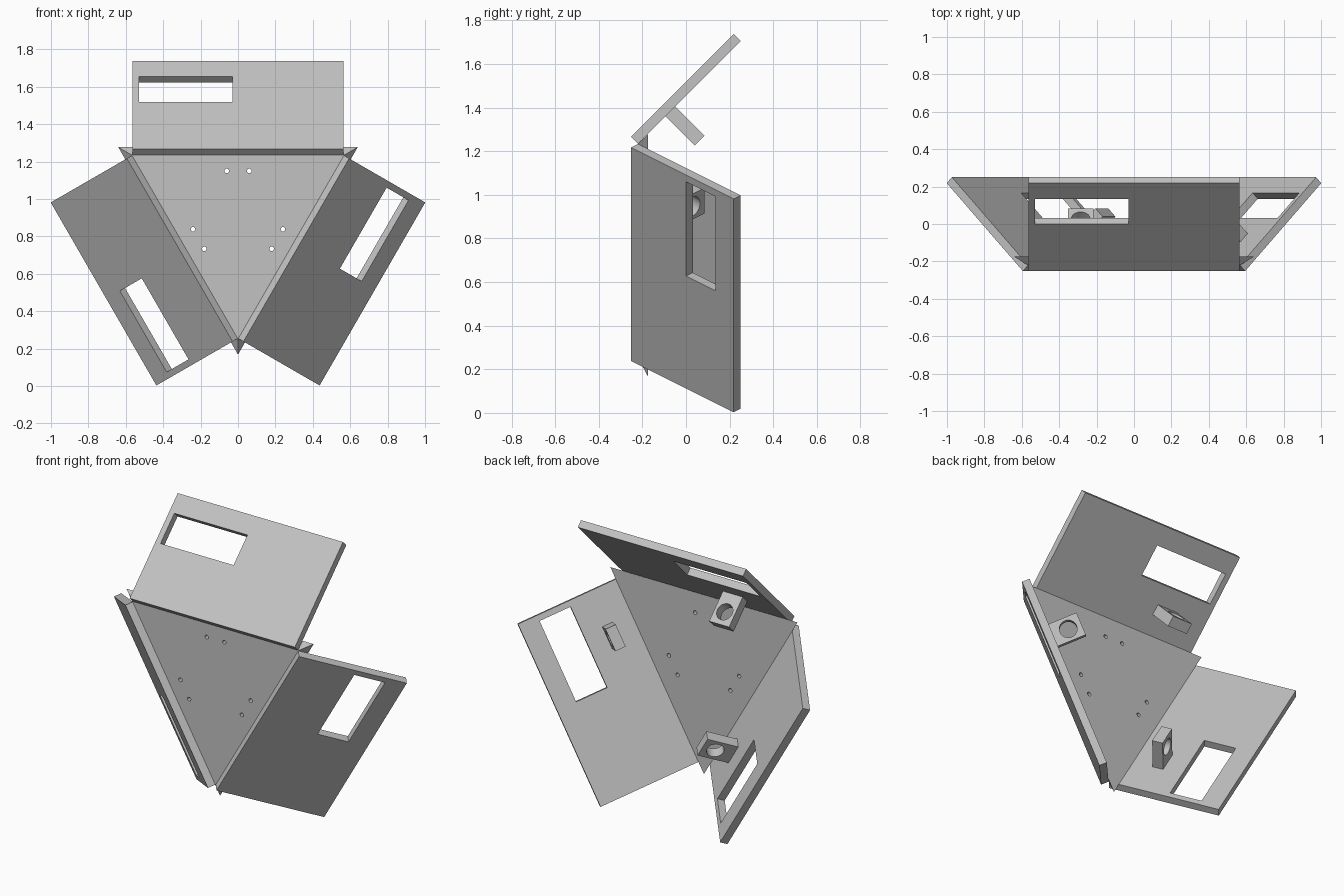
import bpy, bmesh, math
from mathutils import Matrix, Vector

cube = bpy.data.objects.get("Cube")
if cube:
    bpy.data.objects.remove(cube, do_unlink=True)

grey = bpy.data.materials.new("plain grey")
grey.use_nodes = True
grey.diffuse_color = (0.54, 0.54, 0.54, 1)
grey.node_tree.nodes["Principled BSDF"].inputs["Base Color"].default_value = (0.54, 0.54, 0.54, 1)

CENTRE = Matrix.Translation((0, 0, 0.907))


def make(name, bm):
    bmesh.ops.recalc_face_normals(bm, faces=bm.faces)
    mesh = bpy.data.meshes.new(name)
    bm.to_mesh(mesh)
    bm.free()
    mesh.materials.append(grey)
    obj = bpy.data.objects.new(name, mesh)
    bpy.context.collection.objects.link(obj)
    return obj


def box(name, low, high):
    low, high = Vector(low), Vector(high)
    bm = bmesh.new()
    place = Matrix.Translation((low + high) / 2) @ Matrix.Diagonal((*(high - low), 1))
    bmesh.ops.create_cube(bm, size=1, matrix=place)
    return make(name, bm)


def rods(name, centres, radius, length, sides):
    """Cylinders along y, used as drills."""
    bm = bmesh.new()
    for c in centres:
        place = Matrix.Translation(c) @ Matrix.Rotation(math.pi / 2, 4, 'X')
        bmesh.ops.create_cone(bm, cap_ends=True, segments=sides, radius1=radius,
                              radius2=radius, depth=length, matrix=place)
    return make(name, bm)


def cut(obj, cutter):
    cutter.hide_render = True
    mod = obj.modifiers.new("cut", 'BOOLEAN')
    mod.operation, mod.solver, mod.object = 'DIFFERENCE', 'EXACT', cutter
    bpy.context.view_layer.update()
    graph = bpy.context.evaluated_depsgraph_get()
    obj.data = bpy.data.meshes.new_from_object(obj.evaluated_get(graph))
    obj.modifiers.clear()
    bpy.data.objects.remove(cutter, do_unlink=True)


def turn(k):
    return Matrix.Rotation(math.radians(120 * k), 4, 'Y')


# Triangular centre plate with mitred edges and three pairs of small holes
bm = bmesh.new()
rings = []
for y, radius in ((-0.22, 0.656), (-0.175, 0.739)):
    corner = Vector((0, y, -radius))
    rings.append([bm.verts.new(turn(k) @ corner) for k in range(3)])
for ring in rings:
    bm.faces.new(ring)
for k in range(3):
    j = (k + 1) % 3
    bm.faces.new((rings[0][k], rings[0][j], rings[1][j], rings[1][k]))
plate = make("centre_plate", bm)
holes = [turn(k) @ Vector((x, -0.2, 0.243)) for k in range(3) for x in (-0.06, 0.06)]
cut(plate, rods("plate_drill", holes, 0.012, 0.2, 16))
plate.matrix_world = CENTRE

# Frame on a flared panel: x across, y up the slope, z outward
d = math.sqrt(0.5)
slope = Matrix(((1, 0, 0, 0), (0, d, -d, -0.22), (0, d, d, 0.328), (0, 0, 0, 1)))

for k, side in enumerate(("top", "left", "right")):
    frame = CENTRE @ turn(k) @ slope
    # Slotted panel
    panel = box(side + "_panel", (-0.565, 0, 0), (0.565, 0.665, 0.045))
    cut(panel, box("slot_cutter", (-0.53, 0.356, -0.1), (-0.03, 0.547, 0.2)))
    panel.matrix_world = frame
    # Drilled lug on the inner face
    lug = box(side + "_lug", (-0.353, 0.177, -0.19), (-0.217, 0.24, 0))
    cut(lug, rods("lug_drill", [Vector((-0.285, 0.21, -0.112))], 0.05, 0.3, 32))
    lug.matrix_world = frame
